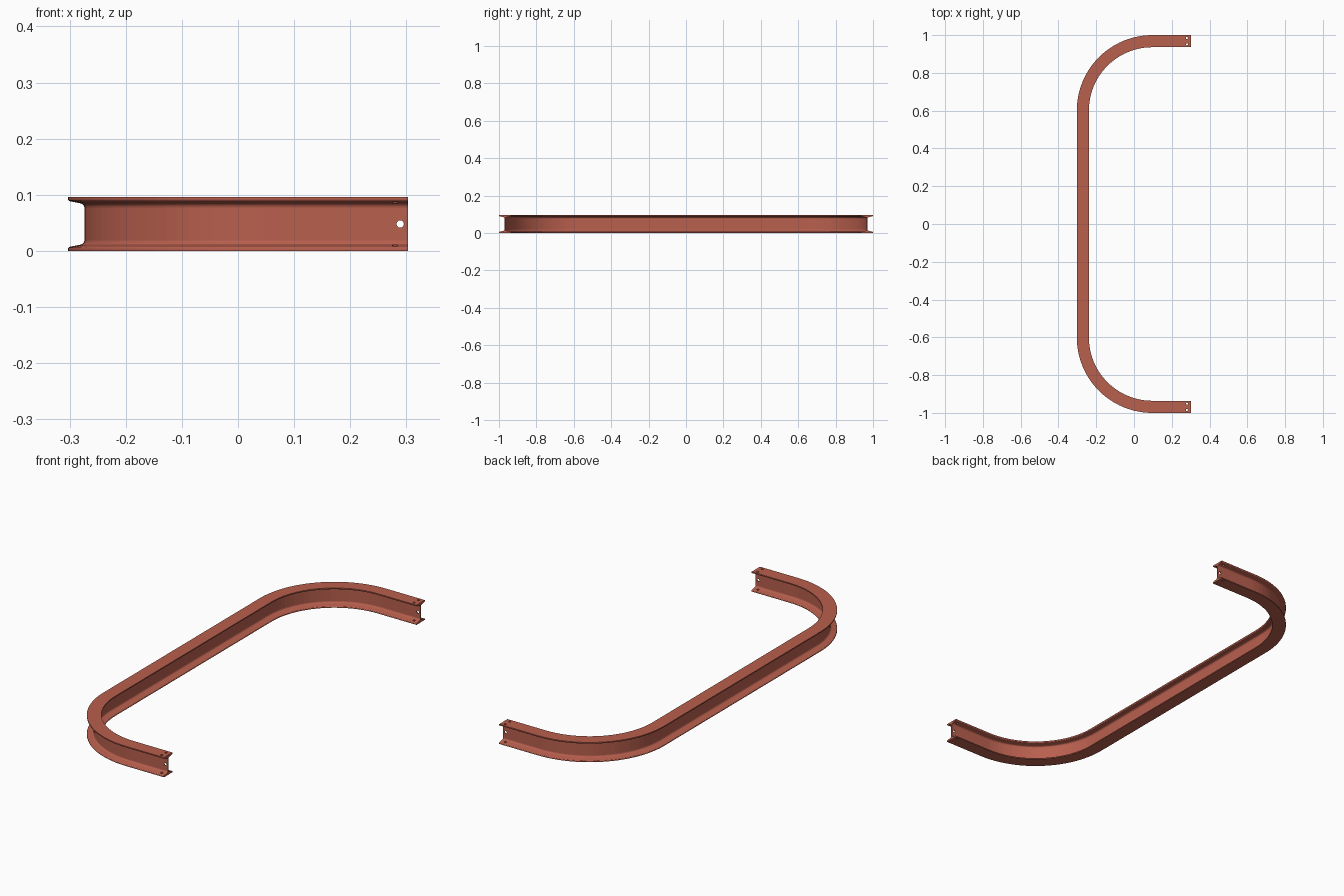
import bpy, bmesh, math
from mathutils import Matrix, Vector

if "Cube" in bpy.data.objects:
    bpy.data.objects.remove(bpy.data.objects["Cube"])

HALF_W, H, HALF_WEB = 0.032, 0.096, 0.0025
R, CX, CY, END = 0.368, 0.097, 0.6, 0.303
ARC = 24

# I-beam section: one quarter (flange tip, tapered underside, fillet), mirrored
quarter = [(HALF_W, 0), (HALF_W, 0.0045), (0.0312, 0.006), (0.0295, 0.0072),
           (0.0095, 0.0113), (0.0060, 0.0127), (0.0036, 0.0153), (HALF_WEB, 0.019)]
right = quarter + [(u, H - z) for u, z in reversed(quarter)]
section = right + [(-u, z) for u, z in reversed(right)]

# Centre line with outward normals: leg, bend, long run, bend, leg
half = [(Vector((END, CY + R)), Vector((0, 1)))]
for i in range(ARC + 1):
    a = math.pi / 2 * (1 + i / ARC)
    n = Vector((math.cos(a), math.sin(a)))
    half.append((Vector((CX, CY)) + n * R, n))
flip = lambda v: Vector((v.x, -v.y))
path = half + [(flip(p), flip(n)) for p, n in reversed(half)]

# Sweep the section along the path
bm = bmesh.new()
rings = []
for p, n in path:
    rings.append([bm.verts.new((p.x + n.x * u, p.y + n.y * u, z)) for u, z in section])
count = len(section)
for a, b in zip(rings, rings[1:]):
    for i in range(count):
        j = (i + 1) % count
        bm.faces.new((a[i], a[j], b[j], b[i]))
bm.faces.new(rings[0])
bm.faces.new(rings[-1])
bmesh.ops.recalc_face_normals(bm, faces=bm.faces)
mesh = bpy.data.meshes.new("curved_beam")
bm.to_mesh(mesh)
bm.free()
beam = bpy.data.objects.new("curved_beam", mesh)
bpy.context.collection.objects.link(beam)

paint = bpy.data.materials.new("red_primer")
paint.diffuse_color = (0.48, 0.115, 0.075, 1)
paint.use_nodes = True
paint.node_tree.nodes["Principled BSDF"].inputs["Base Color"].default_value = paint.diffuse_color
mesh.materials.append(paint)

# Bolt holes at both ends: one through the web, two through the flanges
cut = bmesh.new()
def hole(x, y, z, r, depth, rot=0):
    m = Matrix.Translation((x, y, z)) @ Matrix.Rotation(rot, 4, 'X')
    bmesh.ops.create_cone(cut, cap_ends=True, segments=24, radius1=r, radius2=r,
                          depth=depth, matrix=m)
for s in (-1, 1):
    y = s * (CY + R)
    hole(0.289, y, H / 2, 0.0065, 0.016, math.pi / 2)
    for d in (-0.0165, 0.0165):
        hole(0.28, y + d, H / 2, 0.0055, 0.2)
cut_mesh = bpy.data.meshes.new("hole_cutter")
cut.to_mesh(cut_mesh)
cut.free()
cutter = bpy.data.objects.new("hole_cutter", cut_mesh)
bpy.context.collection.objects.link(cutter)
cutter.hide_render = True

mod = beam.modifiers.new("bolt_holes", 'BOOLEAN')
mod.operation, mod.solver, mod.object = 'DIFFERENCE', 'EXACT', cutter
bpy.context.view_layer.objects.active = beam
beam.select_set(True)
bpy.ops.object.modifier_apply(modifier=mod.name)
bpy.data.objects.remove(cutter)
